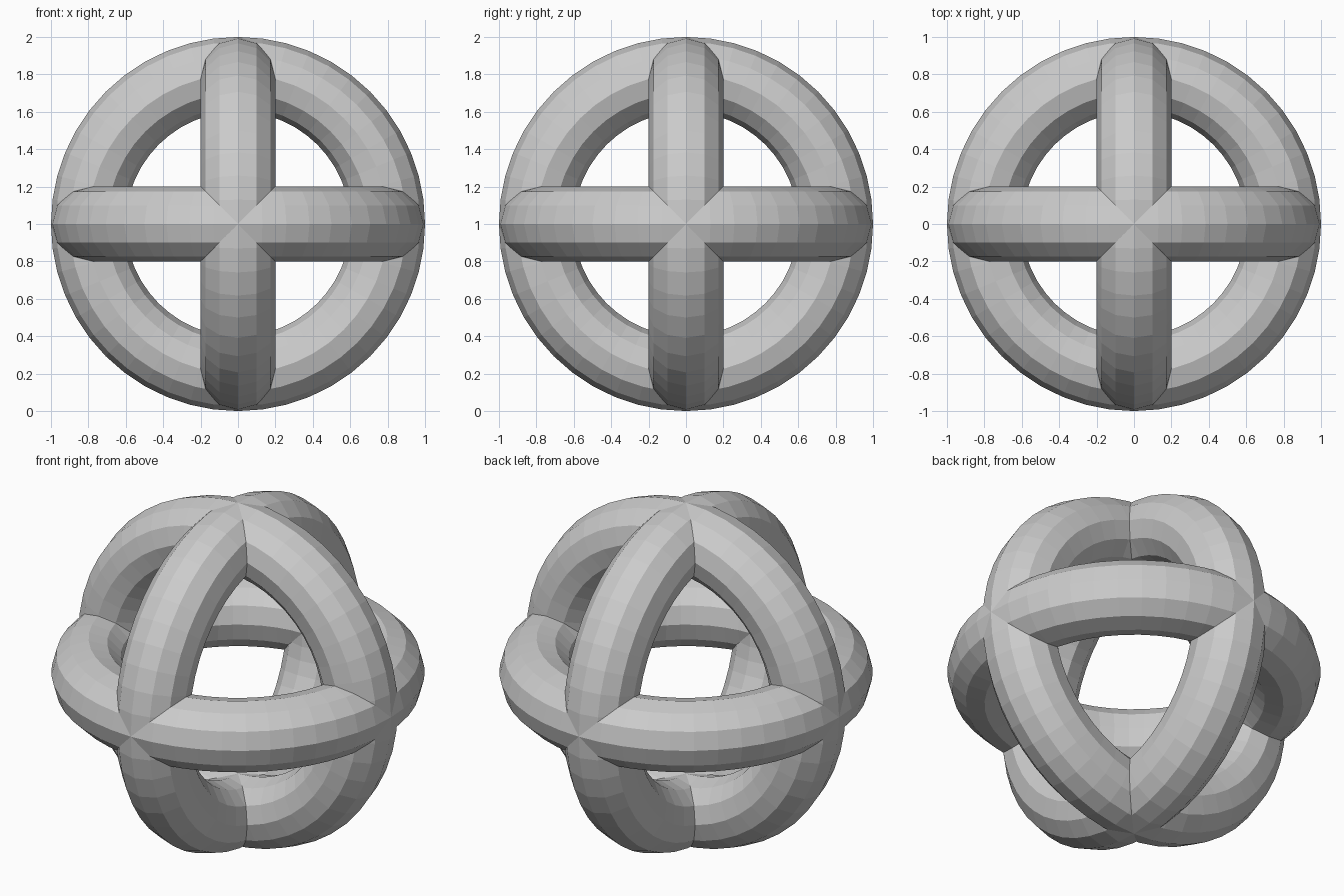
import bpy
from math import pi

if "Cube" in bpy.data.objects:
    bpy.data.objects.remove(bpy.data.objects["Cube"])

# Three identical faceted rings, one in each principal plane, crossing at the poles
for name, rot in (
    ("horizontal_ring", (0, 0, 0)),
    ("front_ring", (pi / 2, 0, 0)),
    ("side_ring", (0, pi / 2, 0)),
):
    bpy.ops.mesh.primitive_torus_add(
        location=(0, 0, 1), rotation=rot,
        major_segments=48, minor_segments=12,
        major_radius=0.8, minor_radius=0.2)
    ring = bpy.context.object
    ring.name = name
    bpy.ops.object.shade_flat()
